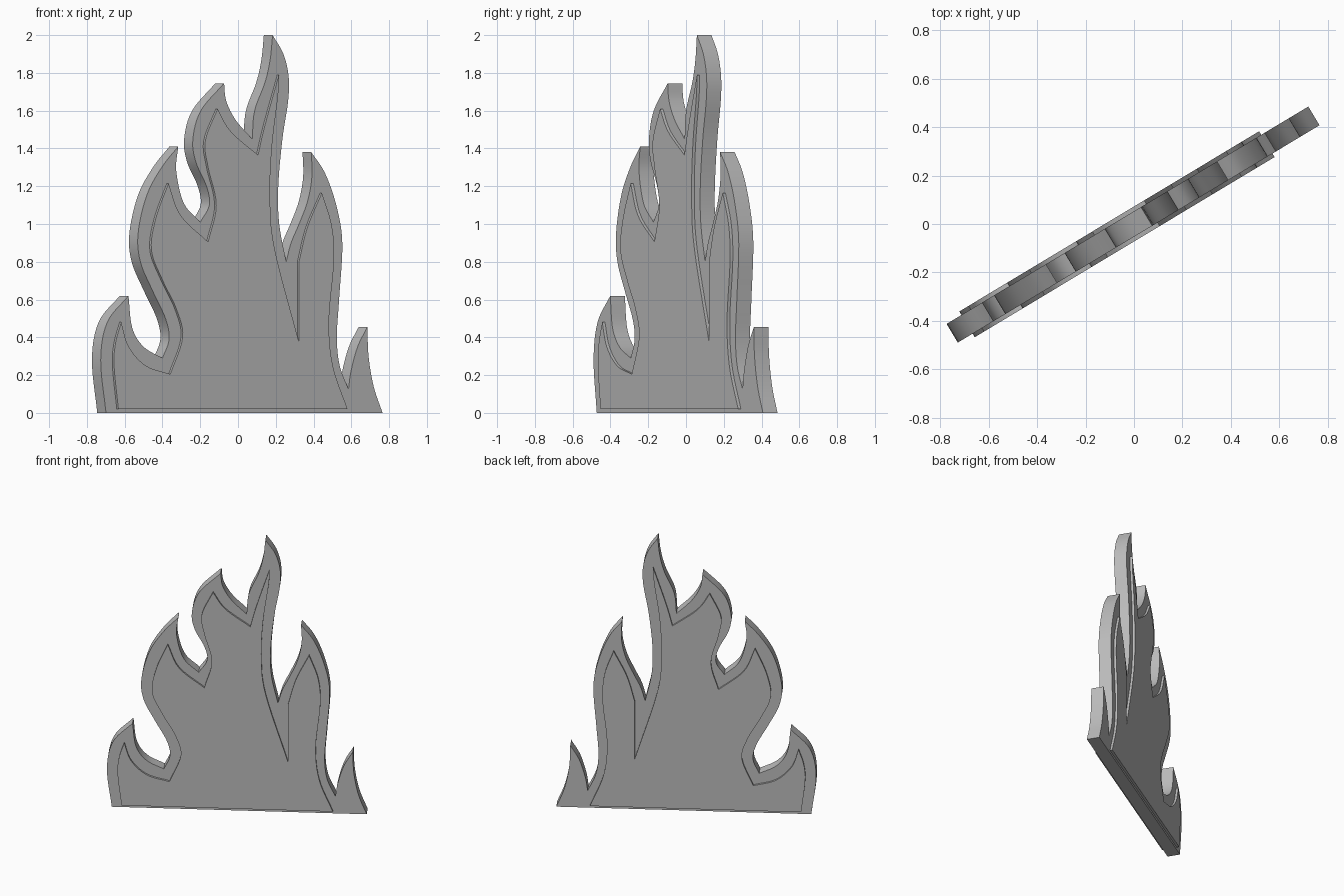
import bpy, bmesh, math
from mathutils import Vector

default = bpy.data.objects.get("Cube")
if default:
    bpy.data.objects.remove(default, do_unlink=True)

TURN = math.radians(31)      # the flat flame stands turned about the vertical
STRETCH = 1 / math.cos(TURN)  # points below are measured across the turned plate
STEPS = 6

grey = bpy.data.materials.new("plain_grey")
grey.use_nodes = True
colour = (0.5, 0.5, 0.5, 1)
grey.diffuse_color = colour
grey.node_tree.nodes["Principled BSDF"].inputs["Base Color"].default_value = colour


def smooth_run(points):
    """Catmull-Rom curve through one run between two sharp corners, last point left out."""
    pts = [Vector(p) for p in points]
    pts = [2 * pts[0] - pts[1]] + pts + [2 * pts[-1] - pts[-2]]
    curve = []
    for a, b, c, d in zip(pts, pts[1:], pts[2:], pts[3:]):
        for i in range(STEPS):
            t = i / STEPS
            curve.append(0.5 * (2 * b + (c - a) * t
                                + (2 * a - 5 * b + 4 * c - d) * t ** 2
                                + (3 * b - a - 3 * c + d) * t ** 3))
    return curve


def outline(runs):
    """Join the runs; each one ends at the corner where the next begins."""
    result = []
    for run, following in zip(runs, runs[1:]):
        result += smooth_run(run + [following[0]])
    return result + [Vector(p) for p in runs[-1]]


def flame_plate(name, runs, half_depth):
    """Extrude a flame outline evenly to the front and the back."""
    bm = bmesh.new()
    verts = [bm.verts.new((p.x * STRETCH, -half_depth, p.y)) for p in outline(runs)]
    face = bm.faces.new(verts)
    moved = bmesh.ops.extrude_face_region(bm, geom=[face])["geom"]
    bmesh.ops.translate(bm, vec=(0, 2 * half_depth, 0),
                        verts=[v for v in moved if isinstance(v, bmesh.types.BMVert)])
    bmesh.ops.recalc_face_normals(bm, faces=bm.faces)
    mesh = bpy.data.meshes.new(name)
    bm.to_mesh(mesh)
    bm.free()
    mesh.materials.append(grey)
    obj = bpy.data.objects.new(name, mesh)
    bpy.context.collection.objects.link(obj)
    obj.rotation_euler.z = TURN
    bpy.ops.object.select_all(action="DESELECT")
    obj.select_set(True)
    bpy.context.view_layer.objects.active = obj
    bpy.ops.object.shade_smooth_by_angle(angle=math.radians(30))
    return obj


# Outer flame: rising and falling runs of each tongue, from lower right side to lower left side
flame_runs = [
    [(-.722, 0), (-.75, .28), (-.715, .48)],
    [(-.603, .62), (-.583, .45), (-.523, .35)],
    [(-.423, .29), (-.388, .39), (-.407, .5), (-.477, .65), (-.54, .8),
     (-.552, .95), (-.507, 1.15), (-.427, 1.3)],
    [(-.34, 1.41), (-.35, 1.28), (-.31, 1.11)],
    [(-.223, 1.01), (-.175, 1.1), (-.19, 1.2), (-.247, 1.33), (-.262, 1.45), (-.22, 1.6)],
    [(-.097, 1.745), (-.085, 1.65), (-.035, 1.55)],
    [(.052, 1.45), (.065, 1.6), (.12, 1.75), (.147, 1.87)],
    [(.16, 2), (.217, 1.9), (.245, 1.78), (.242, 1.65), (.212, 1.45),
     (.19, 1.2), (.195, 1)],
    [(.232, .8), (.258, .9), (.3, 1), (.345, 1.12), (.368, 1.25)],
    [(.365, 1.38), (.437, 1.27), (.497, 1.1), (.529, .9), (.512, .6), (.5, .4), (.515, .25)],
    [(.562, .125), (.575, .22), (.61, .35)],
    [(.662, .455), (.668, .3), (.695, .14)],
    [(.742, 0)],
]

# Raised inner flame, standing proud on both faces
inner_runs = [
    [(-.665, .02), (-.688, .25), (-.68, .37)],
    [(-.65, .48), (-.61, .35), (-.52, .25)],
    [(-.39, .205), (-.325, .4), (-.358, .55), (-.43, .7), (-.49, .86), (-.467, 1.03)],
    [(-.4, 1.215), (-.335, 1.045)],
    [(-.19, .905), (-.147, 1.1), (-.19, 1.3), (-.205, 1.44)],
    [(-.14, 1.61), (-.07, 1.49)],
    [(.074, 1.365), (.11, 1.52)],
    [(.185, 1.79), (.18, 1.68), (.147, 1.4), (.138, 1.12), (.164, .86)],
    [(.291, .375)],
    [(.291, .8), (.335, .98)],
    [(.412, 1.165), (.465, .99), (.476, .8), (.45, .49), (.47, .25)],
    [(.548, .02)],
]

flame_plate("flame_body", flame_runs, 0.045)
flame_plate("raised_inner_flame", inner_runs, 0.062)
